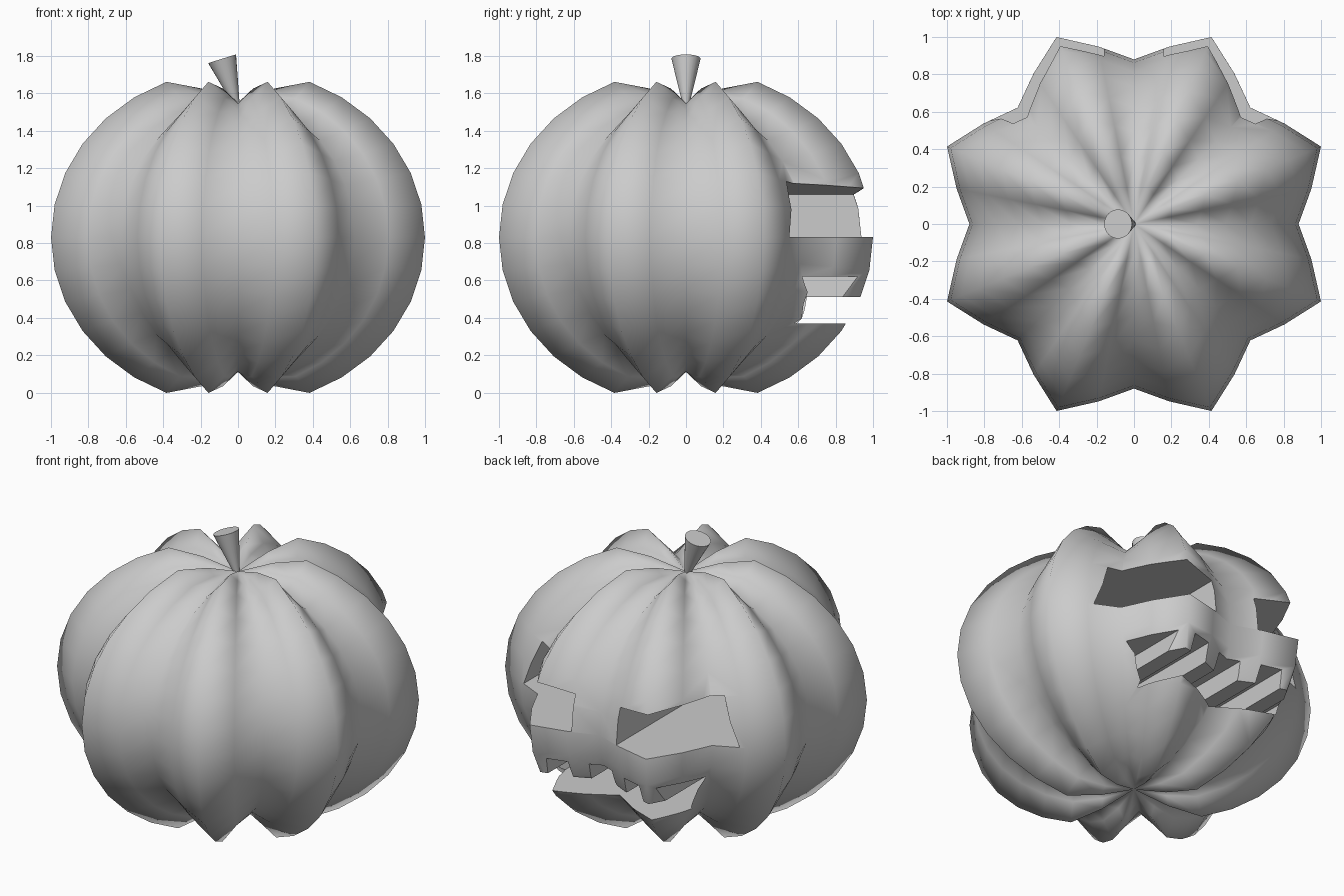
import bpy, bmesh, math
from mathutils import Vector

if "Cube" in bpy.data.objects:
    bpy.data.objects.remove(bpy.data.objects["Cube"])

MID, RINGS, COLS = 0.83, 16, 32


def make_object(name, bm, smooth):
    bmesh.ops.recalc_face_normals(bm, faces=bm.faces[:])
    for f in bm.faces:
        f.smooth = smooth
    mesh = bpy.data.meshes.new(name)
    bm.to_mesh(mesh)
    bm.free()
    obj = bpy.data.objects.new(name, mesh)
    bpy.context.collection.objects.link(obj)
    return obj


def prism(name, outline, y0=0.0, y1=1.3):
    """Extrude an (x, z) outline along y."""
    bm = bmesh.new()
    face = bm.faces.new([bm.verts.new((x, y0, z)) for x, z in outline])
    ext = bmesh.ops.extrude_face_region(bm, geom=[face])
    verts = [v for v in ext["geom"] if isinstance(v, bmesh.types.BMVert)]
    bmesh.ops.translate(bm, verts=verts, vec=(0, y1 - y0, 0))
    return make_object(name, bm, False)


# Ribbed body: a sphere whose columns cycle valley, flank, ridge, flank
FACTORS = [0.88, 0.967, 1.082, 0.967]
bm = bmesh.new()
rings = []
for k in range(1, RINGS):
    lat = math.pi * k / RINGS - math.pi / 2
    ring = []
    for j in range(COLS):
        f = FACTORS[j % 4]
        a = 2 * math.pi * j / COLS
        r = f * math.cos(lat)
        z = 0.9 * f / 1.082 * math.sin(lat)
        if k in (1, RINGS - 1):      # dimple next to the poles
            z = math.copysign(0.715 + (f - 0.88) * 0.4, z)
        ring.append(bm.verts.new((r * math.cos(a), r * math.sin(a), MID + z)))
    rings.append(ring)
poles = [bm.verts.new((0, 0, MID - 0.72)), bm.verts.new((0, 0, MID + 0.72))]
for j in range(COLS):
    n = (j + 1) % COLS
    bm.faces.new((poles[0], rings[0][n], rings[0][j]))
    bm.faces.new((poles[1], rings[-1][j], rings[-1][n]))
    for lo, hi in zip(rings, rings[1:]):
        bm.faces.new((lo[j], lo[n], hi[n], hi[j]))
body = make_object("pumpkin_body", bm, True)

# Carved face on the back: two eyes and a toothed mouth
eye = [(0.16, 0.832), (0.77, 0.832), (0.65, 1.13), (0.16, 1.06)]
top = [(0.58, 0.62), (0.43, 0.62), (0.44, 0.51), (0.34, 0.51), (0.33, 0.62),
       (0.20, 0.62), (0.19, 0.51), (0.09, 0.51), (0.08, 0.62)]
mouth = ([(-0.457, 0.37), (0.457, 0.37)] + top
         + [(-x, z) for x, z in reversed(top)])
cutters = [prism("eye_cutter_a", eye),
           prism("eye_cutter_b", [(-x, z) for x, z in eye]),
           prism("mouth_cutter", mouth)]
bpy.context.view_layer.objects.active = body
for c in cutters:
    c.hide_render = True
    mod = body.modifiers.new(c.name, 'BOOLEAN')
    mod.operation = 'DIFFERENCE'
    mod.solver = 'EXACT'
    mod.object = c
    bpy.ops.object.modifier_apply(modifier=mod.name)
for c in cutters:
    bpy.data.objects.remove(c)

# Stem: a leaning cone, wider at its top
base, tip = Vector((-0.005, 0, 1.53)), Vector((-0.085, 0, 1.785))
axis = tip - base
bm = bmesh.new()
bmesh.ops.create_cone(bm, cap_ends=True, segments=24, radius1=0.015,
                      radius2=0.078, depth=axis.length)
bmesh.ops.rotate(bm, verts=bm.verts[:], cent=(0, 0, 0),
                 matrix=Vector((0, 0, 1)).rotation_difference(axis).to_matrix())
bmesh.ops.translate(bm, verts=bm.verts[:], vec=(base + tip) / 2)
stem = make_object("stem", bm, True)
bpy.ops.object.select_all(action='DESELECT')
stem.select_set(True)
bpy.context.view_layer.objects.active = stem
bpy.ops.object.shade_smooth_by_angle(angle=math.radians(40))
